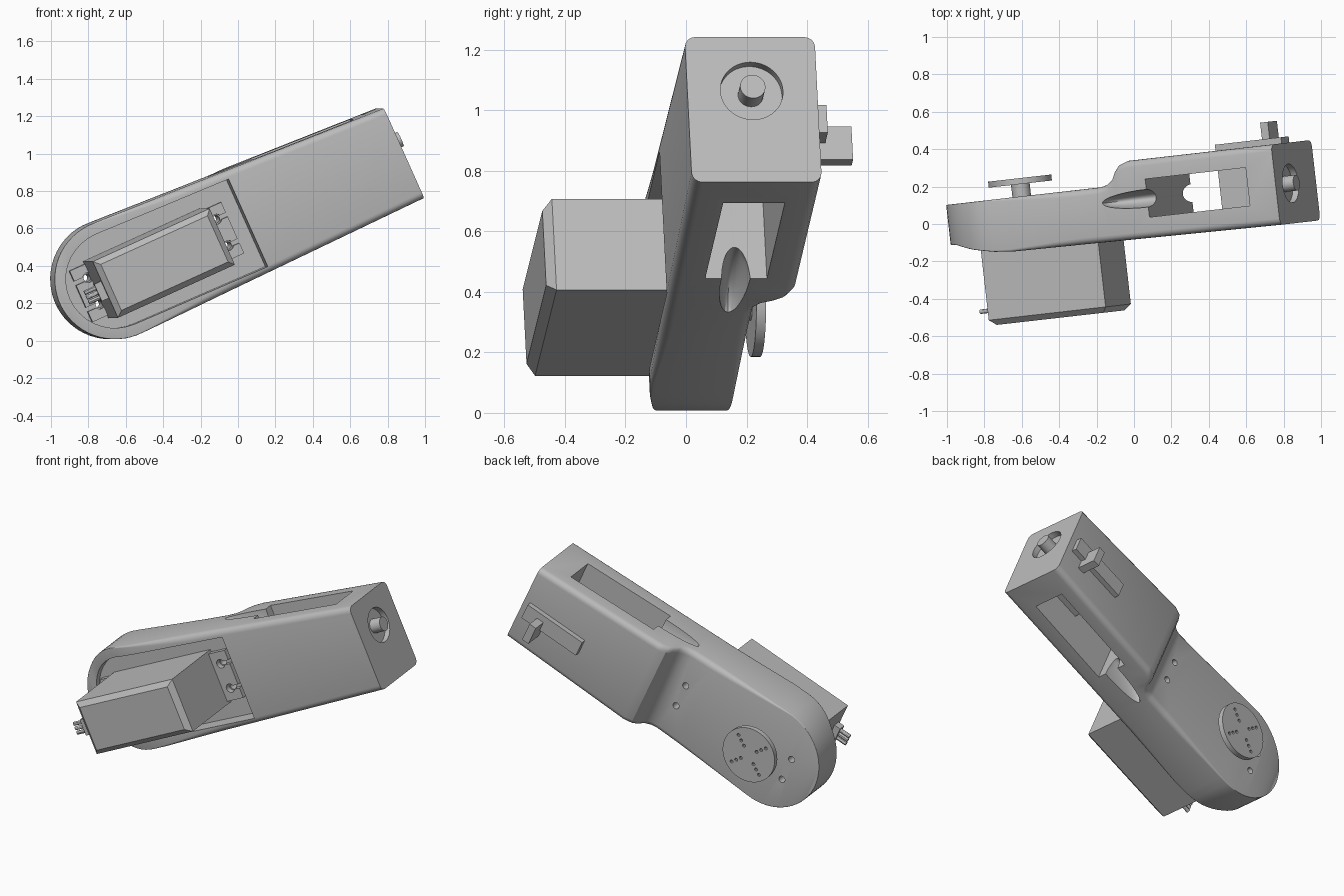
import bpy, bmesh, math
from mathutils import Matrix, Vector

cube = bpy.data.objects.get("Cube")
if cube:
    bpy.data.objects.remove(cube, do_unlink=True)

grey = bpy.data.materials.new("light_grey")
grey.use_nodes = True
GREY = (0.5, 0.5, 0.5, 1)
grey.diffuse_color = GREY
grey.node_tree.nodes["Principled BSDF"].inputs["Base Color"].default_value = GREY

# Arm frame: x along the arm, y through its thickness, z across its width
POSE = (Matrix.Translation((-0.68, 0, 0.325)) @ Matrix.Rotation(math.radians(6.5), 4, 'Z')
        @ Matrix.Rotation(math.radians(-24.3), 4, 'Y'))
AXIS = {'X': Matrix.Rotation(math.pi / 2, 4, 'Y'), 'Y': Matrix.Rotation(math.pi / 2, 4, 'X')}
END, CENTRE, R = 1.70, 0.012, 0.322
MID = -0.012
parts = []


def finish(name, bm, keep=True):
    bmesh.ops.recalc_face_normals(bm, faces=bm.faces)
    mesh = bpy.data.meshes.new(name)
    bm.to_mesh(mesh)
    bm.free()
    ob = bpy.data.objects.new(name, mesh)
    bpy.context.collection.objects.link(ob)
    if keep:
        mesh.materials.append(grey)
        parts.append(ob)
    else:
        ob.hide_render = True
    return ob


def box(name, x, y, z, keep=True, chamfer=0):
    bm = bmesh.new()
    spans = (x, y, z)
    size = Matrix.Diagonal([b - a for a, b in spans] + [1])
    mid = Matrix.Translation([(a + b) / 2 for a, b in spans])
    bmesh.ops.create_cube(bm, size=1, matrix=mid @ size)
    if chamfer:
        rim = [e for e in bm.edges if all(v.co.y < y[0] + 1e-4 for v in e.verts)]
        bmesh.ops.bevel(bm, geom=rim, offset=chamfer, segments=1, affect='EDGES')
    return finish(name, bm, keep)


def rod(name, axis, centre, radius, length, keep=True, sides=32):
    bm = bmesh.new()
    bmesh.ops.create_cone(bm, cap_ends=True, segments=sides, radius1=radius, radius2=radius,
                          depth=length, matrix=Matrix.Translation(centre) @ AXIS[axis])
    return finish(name, bm, keep)


def cut(target, cutter):
    mod = target.modifiers.new("cut", 'BOOLEAN')
    mod.operation, mod.solver, mod.object = 'DIFFERENCE', 'EXACT', cutter
    bpy.context.view_layer.objects.active = target
    bpy.ops.object.modifier_apply(modifier=mod.name)
    bpy.data.objects.remove(cutter, do_unlink=True)


def along(points, x):
    for (x0, y0), (x1, y1) in zip(points, points[1:]):
        if x <= x1:
            return y0 + (y1 - y0) * max(0, (x - x0) / (x1 - x0))
    return points[-1][1]


# Arm shell: rounded rectangles lofted from the round end to the square end
FRONT = [(-0.33, -0.075), (-0.2, -0.08), (-0.08, -0.115), (0.05, -0.14), (0.15, -0.15), (END, -0.17)]
BACK = [(0.69, 0.138), (0.73, 0.148), (0.765, 0.175), (0.785, 0.215), (0.81, 0.245), (0.86, 0.262)]
stations = [CENTRE - R * math.cos(math.radians(a)) for a in range(3, 91, 6)]
stations += [0.05, 0.1, 0.15, 0.25, 0.4, 0.55] + [p[0] for p in BACK] + [END]


def section(x):
    if x < CENTRE:
        top = math.sqrt(max(0, R * R - (x - CENTRE) ** 2))
        low = -top
    else:
        top = along([(CENTRE, R), (END, 0.238)], x)
        low = along([(CENTRE, -R), (END, -0.288)], x)
    f, b = along(FRONT, x), along(BACK, x)
    r = along([(0, 0.004), (0.5, 0.035)], x)
    corners = [(b - r, top - r, 0), (f + r, top - r, 90), (f + r, low + r, 180), (b - r, low + r, 270)]
    ring = []
    for y, z, start in corners:
        for k in range(5):
            a = math.radians(start + k * 22.5)
            ring.append((x, y + r * math.cos(a), z + r * math.sin(a)))
    return ring


bm = bmesh.new()
rings = [[bm.verts.new(p) for p in section(x)] for x in stations]
for a, b in zip(rings, rings[1:]):
    for i in range(len(a)):
        j = (i + 1) % len(a)
        bm.faces.new((a[i], a[j], b[j], b[i]))
bm.faces.new(rings[0])
bm.faces.new(rings[-1])
arm = finish("arm_shell", bm)

# Round-ended pocket in the front face
bm = bmesh.new()
outline = [(CENTRE + 0.262 * math.cos(math.radians(a)), 0.262 * math.sin(math.radians(a)))
           for a in range(90, 271, 10)] + [(0.783, -0.275), (0.783, 0.238)]
face = bm.faces.new([bm.verts.new((x, -0.4, z)) for x, z in outline])
walls = bmesh.ops.extrude_face_region(bm, geom=[face])["geom"]
bmesh.ops.translate(bm, vec=(0, 0.36, 0), verts=[v for v in walls if isinstance(v, bmesh.types.BMVert)])
cut(arm, finish("pocket_cutter", bm, False))

# Window through the arm, with a cable groove leading into it on both sides
cut(arm, box("window_cutter", (0.96, 1.54), (-0.05, 0.155), (-0.6, 0.6), False))
for z in (0.29, -0.32):
    bm = bmesh.new()
    bmesh.ops.create_uvsphere(bm, u_segments=32, v_segments=20, radius=1,
                              matrix=Matrix.Translation((0.96, 0.052, z)) @ Matrix.Diagonal((0.26, 0.048, 0.13, 1)))
    cut(arm, finish("groove_cutter", bm, False))

# Round recess in the end face, with the shaft in it
SHAFT_Y, SHAFT_Z = 0.044, 0.043
cut(arm, rod("recess_cutter", 'X', (END, SHAFT_Y, SHAFT_Z), 0.104, 0.07, False, 48))
rod("wrist_shaft", 'X', (END - 0.02, SHAFT_Y, SHAFT_Z), 0.042, 0.11)

# Mounting flange with screw notches, and screw holes through the arm
flange = box("motor_flange", (-0.19, 0.705), (-0.075, -0.035), (MID - 0.15, MID + 0.15))
for x, out in ((-0.115, -1), (0.645, 1)):
    for z in (MID - 0.077, MID + 0.077):
        cut(arm, rod("hole_cutter", 'Y', (x, 0, z), 0.02, 1, False, 16))
        cut(flange, rod("hole_cutter", 'Y', (x, 0, z), 0.027, 1, False, 16))
        span = sorted((x, x + out * 0.2))
        cut(flange, box("notch_cutter", span, (-0.2, 0.1), (z - 0.012, z + 0.012), False))

# Main motor, its cable plug and wires
box("main_motor", (-0.10, 0.59), (-0.53, -0.03), (MID - 0.165, MID + 0.165), chamfer=0.03)
box("cable_plug", (-0.14, -0.09), (-0.475, -0.425), (MID - 0.05, MID + 0.05))
for k in (-1, 0, 1):
    rod("cable_wire", 'X', (-0.16, -0.45, MID + k * 0.028), 0.012, 0.09, sides=12)

# Output disc on the back, with four rows of small holes
rod("output_stem", 'Y', (0.1, 0.15, MID), 0.05, 0.12)
disc = rod("output_disc", 'Y', (0.1, 0.22, MID), 0.17, 0.032, sides=64)
for row in range(4):
    angle = math.radians(35 + 90 * row)
    for dist in (0.06, 0.095, 0.13):
        spot = (0.1 + dist * math.cos(angle), 0.23, MID + dist * math.sin(angle))
        cut(disc, rod("dot_cutter", 'Y', spot, 0.01, 0.04, False, 10))

# Wrist motor inside the window, showing through the back wall
box("wrist_motor", (1.27, 1.66), (-0.05, 0.295), (-0.09, 0.01))
box("wrist_motor_tab", (1.53, 1.575), (0.2, 0.385), (-0.15, -0.03))

# Pose every part and shade it
for ob in parts:
    ob.data.transform(POSE)
    bpy.ops.object.select_all(action='DESELECT')
    ob.select_set(True)
    bpy.context.view_layer.objects.active = ob
    bpy.ops.object.shade_smooth_by_angle(angle=math.radians(30))
